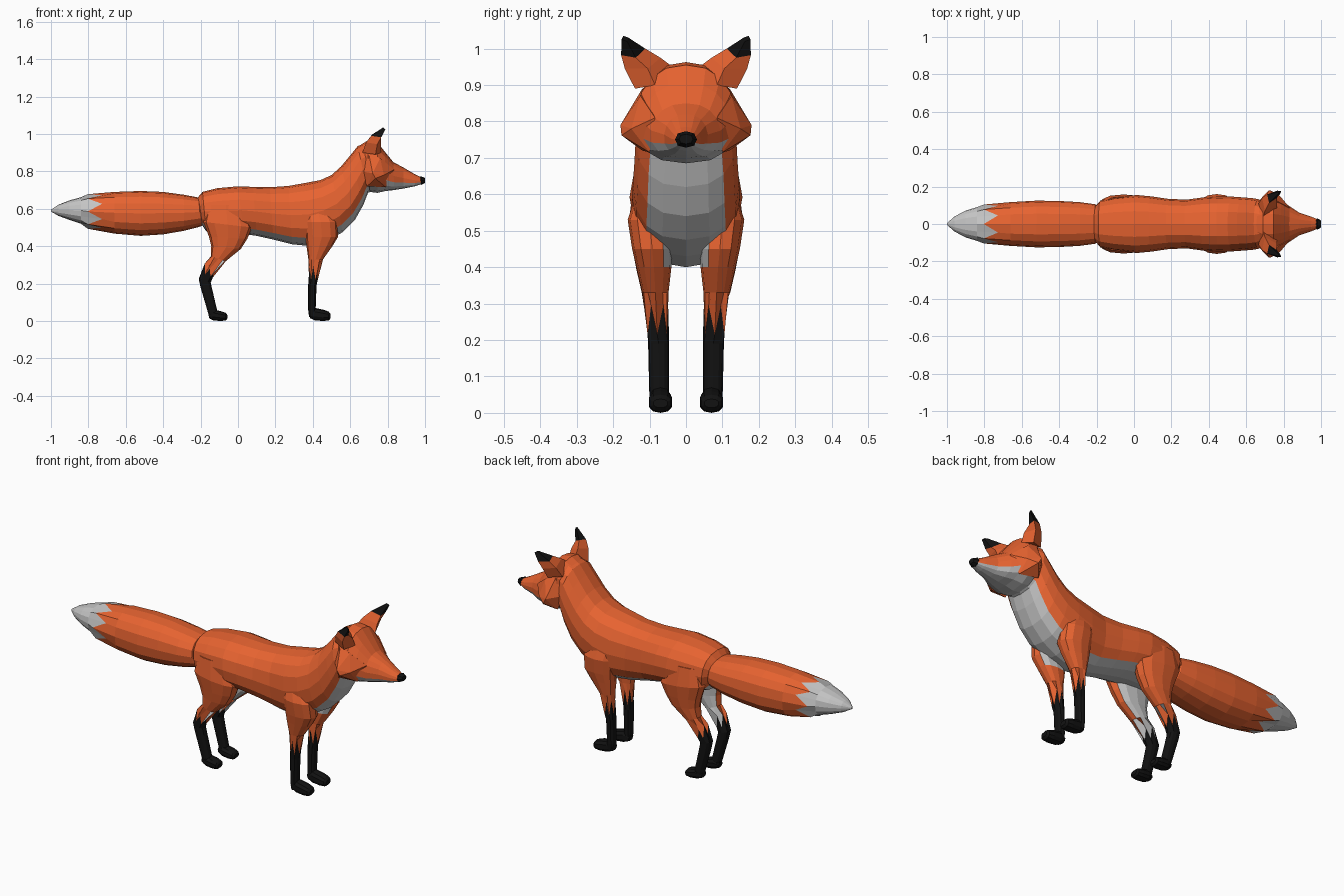
import bpy, bmesh, math
from mathutils import Vector

# Flat colours
def material(name, rgb):
    m = bpy.data.materials.new(name)
    m.diffuse_color = (*rgb, 1)
    return m

MATS = [material("fox_orange", (0.80, 0.125, 0.03)),
        material("soft_white", (0.55, 0.55, 0.55)),
        material("black", (0.006, 0.006, 0.006))]
ORANGE, WHITE, BLACK = 0, 1, 2


def finish(name, bm, rule):
    bmesh.ops.recalc_face_normals(bm, faces=bm.faces)
    bm.normal_update()
    me = bpy.data.meshes.new(name)
    for m in MATS:
        me.materials.append(m)
    tag = bm.faces.layers.int.get("span")
    side = bm.faces.layers.int.get("side")
    for f in bm.faces:
        f.material_index = rule(f[tag], f[side], f) if tag else rule(f)
    bm.to_mesh(me)
    bm.free()
    ob = bpy.data.objects.new(name, me)
    bpy.context.collection.objects.link(ob)
    return ob


# Loft through rings; each ring: (x1, z1, x2, z2, half_width, y_centre, jag_x, jag_z)
def loft(name, rings, n, rule, bias=0.0, power=0.85):
    bm = bmesh.new()
    span = bm.faces.layers.int.new("span")
    side = bm.faces.layers.int.new("side")
    loops = []
    for r in rings:
        x1, z1, x2, z2, w, cy, jx, jz = tuple(r) + (0,) * (8 - len(r))
        loop = []
        for k in range(n):
            t = 2 * math.pi * k / n
            c, s = math.cos(t), math.sin(t)
            a = math.copysign(abs(c) ** power, c)
            b = math.copysign(abs(s) ** power, s) * (1 - bias * c)
            j = 1 if k % 2 else -1
            loop.append(bm.verts.new(((x1 + x2) / 2 + (x1 - x2) / 2 * a + jx * j,
                                      cy + w * b,
                                      (z1 + z2) / 2 + (z1 - z2) / 2 * a + jz * j)))
        loops.append(loop)
    for i in range(len(loops) - 1):
        for k in range(n):
            q = (k + 1) % n
            f = bm.faces.new((loops[i][k], loops[i][q], loops[i + 1][q], loops[i + 1][k]))
            f[span], f[side] = i, k
    for i, loop in ((0, loops[0]), (len(loops) - 2, loops[-1])):
        f = bm.faces.new(loop)
        f[span] = i
    return finish(name, bm, rule)


def hull(name, points, rule):
    bm = bmesh.new()
    for p in points:
        bm.verts.new(p)
    bmesh.ops.convex_hull(bm, input=bm.verts)
    return finish(name, bm, rule)


# Body, chest and neck, with a white band underneath
body = [(-.22, .655, -.19, .51, .095), (-.19, .69, -.17, .48, .125), (-.11, .71, -.09, .465, .143),
        (0, .72, .03, .465, .155), (.08, .717, .10, .455, .148), (.17, .715, .19, .435, .135),
        (.27, .722, .29, .41, .13), (.36, .738, .39, .40, .143), (.44, .753, .48, .43, .148),
        (.50, .78, .56, .475, .146), (.55, .825, .625, .54, .142), (.60, .885, .67, .62, .138),
        (.64, .935, .695, .685, .132), (.69, .955, .73, .70, .11)]
loft("body", body, 16, lambda i, k, f: WHITE if 6 <= k <= 9 else ORANGE)

# Head and muzzle, white under the jaw
head = [(.645, .935, .69, .73, .10), (.69, .963, .705, .69, .135), (.745, .955, .745, .685, .137),
        (.785, .905, .79, .695, .122), (.83, .85, .835, .70, .095), (.885, .82, .885, .708, .06),
        (.945, .785, .945, .72, .04), (.985, .765, .98, .732, .025)]
loft("head", head, 16, lambda i, k, f: WHITE if 5 <= k <= 10 and f.normal.z < -.35 else ORANGE, bias=.12)

# Nose
nose = [(.965, .768, .965, .735, .02), (.98, .773, .98, .728, .03), (1, .765, 1, .738, .019)]
loft("nose", nose, 8, lambda i, k, f: BLACK)

# Tail with a jagged white tip
tail = [(-1, .595, -1, .585, .005), (-.96, .622, -.96, .562, .04), (-.90, .645, -.90, .54, .072),
        (-.84, .662, -.84, .52, .09), (-.765, .678, -.765, .493, .104, 0, .038, 0),
        (-.66, .69, -.66, .467, .117), (-.52, .695, -.52, .455, .125), (-.40, .69, -.40, .463, .123),
        (-.29, .675, -.29, .482, .117), (-.21, .66, -.20, .505, .105), (-.17, .62, -.16, .53, .07)]
loft("tail", tail, 16, lambda i, k, f: WHITE if i < 4 else ORANGE)

front = [(.49, .61, .35, .60, .045, .09), (.53, .53, .355, .53, .06, .10), (.535, .45, .362, .45, .055, .093),
         (.505, .40, .366, .40, .048, .088), (.455, .33, .376, .33, .036, .084),
         (.425, .255, .38, .255, .03, .079, 0, .04), (.42, .19, .375, .19, .029, .075),
         (.415, .06, .375, .06, .027, .074), (.412, .02, .38, .02, .025, .072)]
hind = [(.03, .62, -.16, .62, .045, .10), (.075, .50, -.185, .53, .058, .10), (.05, .44, -.155, .45, .053, .093),
        (.015, .385, -.143, .40, .046, .09), (-.065, .32, -.145, .345, .037, .085),
        (-.13, .262, -.185, .28, .03, .08, .005, .03), (-.146, .205, -.21, .225, .027, .077),
        (-.138, .17, -.2, .18, .026, .076), (-.11, .05, -.162, .05, .025, .073),
        (-.115, .02, -.152, .015, .024, .07)]
foot = [(0, .05, .008, .015, .02), (.035, .07, .035, .003, .03), (.08, .06, .08, 0, .033),
        (.108, .05, .108, .003, .03), (.118, .038, .118, .014, .02)]

for s, label in ((1, "left"), (-1, "right")):
    # Legs: black stockings with jagged tops, pale inner thighs
    def leg_rule(i, k, f, pale=True):
        if i >= 5:
            return BLACK
        return WHITE if pale and f.normal.y * s < -.45 else ORANGE

    def sided(rings):
        return [(r[0], r[1], r[2], r[3], r[4], r[5] * s) + tuple(r[6:]) for r in rings]

    loft("front_leg_" + label, sided(front), 12, lambda i, k, f: leg_rule(i, k, f, i < 3))
    loft("hind_leg_" + label, sided(hind), 12, leg_rule)
    # Feet
    for part, x0, size in (("front_foot_", .377, 1), ("hind_foot_", -.16, .87)):
        loft(part + label, [(x0 + a * size, b * size, x0 + c * size, d * size, w, .07 * s)
                            for a, b, c, d, w in foot], 10, lambda i, k, f: BLACK)
    # Cheek ruff
    hull("cheek_" + label, [(x, y * s, z) for x, y, z in (
        (.655, .11, .80), (.69, .12, .72), (.70, .12, .89), (.835, .085, .81), (.79, .10, .715),
        (.76, .125, .87), (.72, .18, .79), (.735, .177, .762), (.78, .15, .78))],
        lambda f: ORANGE)
    # Ear: base, middle and tip rings, black towards the tip
    bm = bmesh.new()
    span = bm.faces.layers.int.new("span")
    bm.faces.layers.int.new("side")
    rings = [[bm.verts.new((x, y * s, z)) for x, y, z in ring] for ring in (
        ((.765, .085, .90), (.735, .14, .89), (.665, .11, .90), (.69, .03, .945)),
        ((.765, .105, .945), (.745, .168, .945), (.685, .14, .955), (.70, .07, .975)),
        ((.762, .138, .975), (.765, .178, .982), (.712, .158, .99), (.722, .112, 1.0)),
        ((.782, .162, 1.02), (.788, .177, 1.025), (.775, .172, 1.035), (.77, .158, 1.03)))]
    for i in range(3):
        for k in range(4):
            q = (k + 1) % 4
            f = bm.faces.new((rings[i][k], rings[i][q], rings[i + 1][q], rings[i + 1][k]))
            f[span] = i
    bm.faces.new(rings[0])
    bm.faces.new(rings[3])[span] = 2
    finish("ear_" + label, bm, lambda i, k, f: BLACK if i == 2 else ORANGE)
